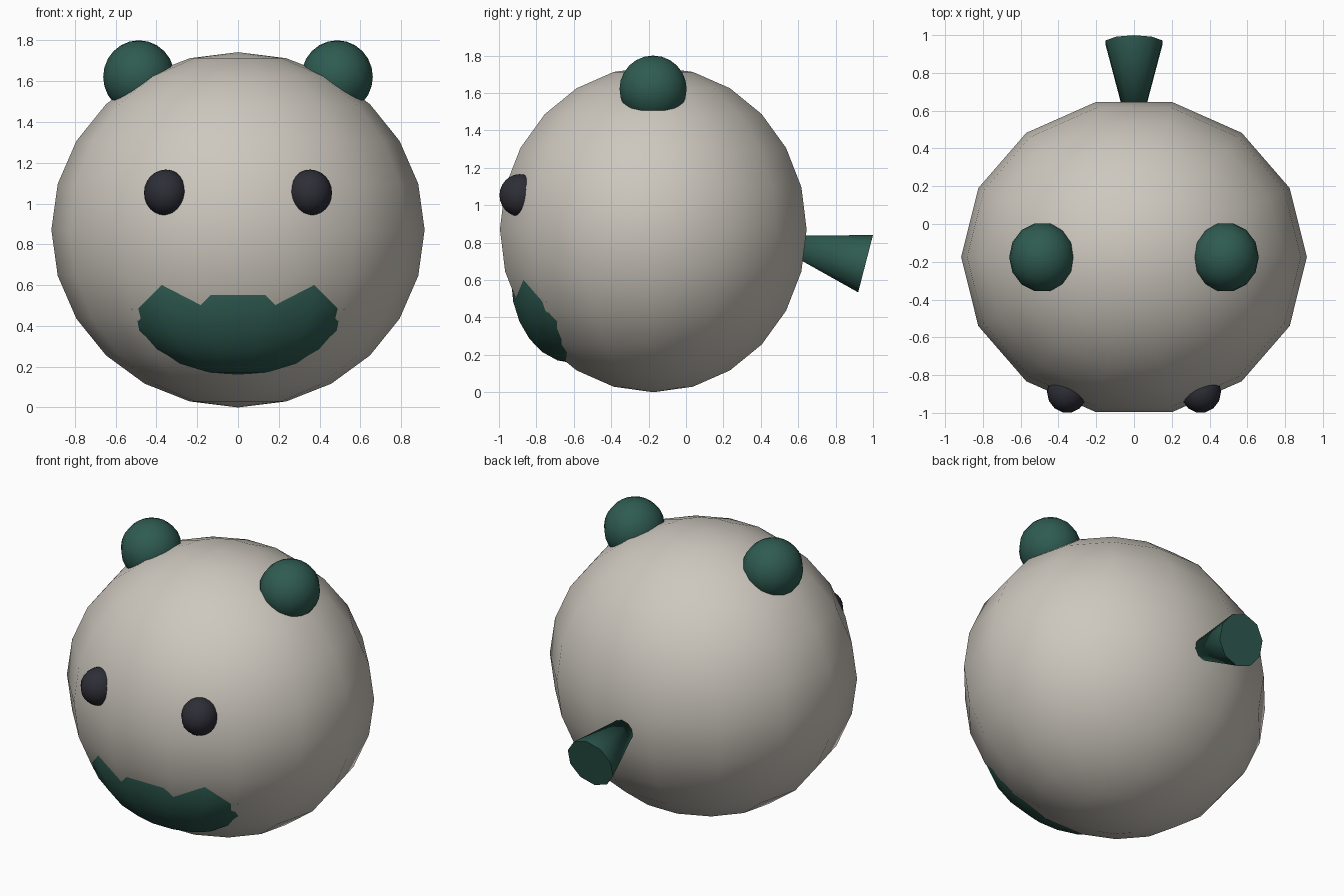
import bpy, bmesh, math
from mathutils import Vector, Matrix

if "Cube" in bpy.data.objects:
    bpy.data.objects.remove(bpy.data.objects["Cube"])


def material(name, rgb):
    m = bpy.data.materials.new(name)
    m.diffuse_color = (*rgb, 1)
    m.use_nodes = True
    m.node_tree.nodes["Principled BSDF"].inputs["Base Color"].default_value = m.diffuse_color
    return m


CREAM = material("warm_grey", (0.61, 0.575, 0.515))
GREEN = material("dark_green", (0.028, 0.105, 0.082))
BLACK = material("near_black", (0.027, 0.027, 0.038))


def finish(name, bm, mat):
    bmesh.ops.recalc_face_normals(bm, faces=bm.faces[:])
    for f in bm.faces:
        f.smooth = True
    me = bpy.data.meshes.new(name)
    bm.to_mesh(me)
    bm.free()
    me.materials.append(mat)
    ob = bpy.data.objects.new(name, me)
    bpy.context.collection.objects.link(ob)
    return ob


def ellipsoid(name, centre, radii, mat, segs=14, rings=12):
    # UV sphere with a vertex on the +x axis
    bm = bmesh.new()

    def point(lat, lon):
        p = (math.sin(lat) * math.cos(lon), math.sin(lat) * math.sin(lon), math.cos(lat))
        return bm.verts.new([c + r * v for c, r, v in zip(centre, radii, p)])

    loops = [[point(math.pi * i / rings, math.tau * j / segs) for j in range(segs)]
             for i in range(1, rings)]
    top, bottom = point(0, 0), point(math.pi, 0)
    for j in range(segs):
        k = (j + 1) % segs
        bm.faces.new((top, loops[0][j], loops[0][k]))
        bm.faces.new((bottom, loops[-1][k], loops[-1][j]))
        for a, b in zip(loops, loops[1:]):
            bm.faces.new((a[j], b[j], b[k], a[k]))
    return finish(name, bm, mat)


# Round body and the muzzle that pokes through its lower front
ellipsoid("body", (0, -0.175, 0.871), (0.915, 0.841, 0.871), CREAM)
ellipsoid("muzzle", (0, -0.6, 0.6), (0.6, 0.344, 0.445), GREEN)

# Ears and eyes on both sides
for side, s in (("left", 1), ("right", -1)):
    ellipsoid(side + "_ear", (s * 0.486, -0.176, 1.621), (0.175, 0.184, 0.179), GREEN)
    ellipsoid(side + "_eye", (s * 0.354, -0.888, 1.053), (0.107, 0.112, 0.113), BLACK)

# Cone tail flaring outwards and tipped slightly down
apex, end = Vector((0, 0.38, 0.837)), Vector((0, 0.96, 0.687))
axis = (end - apex).normalized()
across = Vector((1, 0, 0))
up = across.cross(axis)
bm = bmesh.new()
tip = bm.verts.new(apex)
rim = []
for i in range(10):
    a = math.tau * i / 10
    rim.append(bm.verts.new(end + 0.158 * (math.cos(a) * up + math.sin(a) * across)))
for i in range(10):
    bm.faces.new((tip, rim[i], rim[(i + 1) % 10]))
bm.faces.new(rim)
tail = finish("tail", bm, GREEN)

# Keep the tail's end cap crisp
bpy.context.view_layer.objects.active = tail
tail.select_set(True)
bpy.ops.object.shade_smooth_by_angle(angle=math.radians(50))
